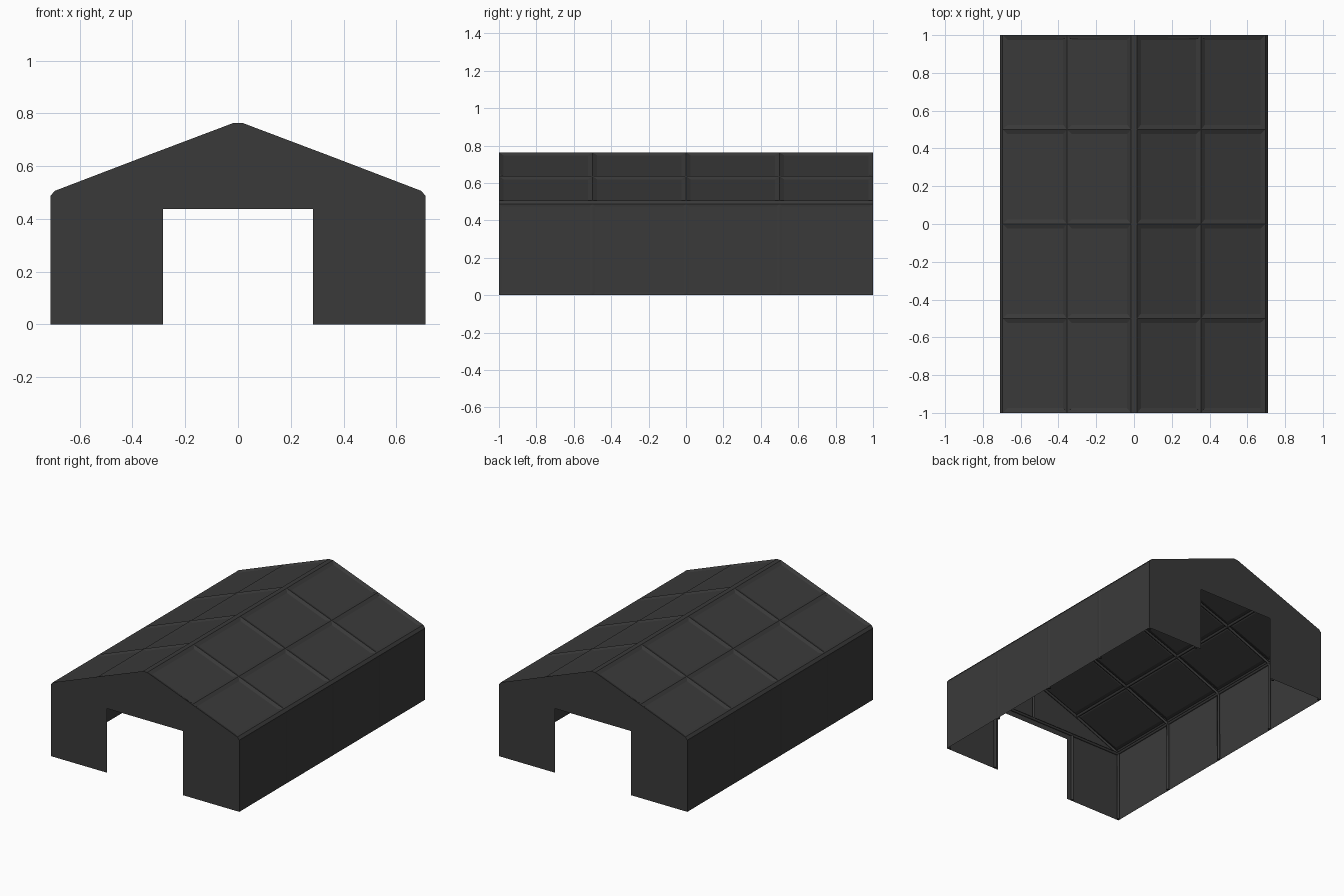
import bpy, bmesh

if "Cube" in bpy.data.objects:
    bpy.data.objects.remove(bpy.data.objects["Cube"])

mat = bpy.data.materials.new("dark_fabric")
mat.diffuse_color = (0.042, 0.042, 0.042, 1)
mat.use_nodes = True
mat.node_tree.nodes["Principled BSDF"].inputs["Base Color"].default_value = mat.diffuse_color

# Half profile of the shelter, from the floor up to the ridge
HALF = [(0.71, 0), (0.71, 0.488), (0.695, 0.506), (0.355, 0.636), (0.016, 0.764)]
PROFILE = [(-x, z) for x, z in HALF] + HALF[::-1]
BAYS = [-1, -0.5, 0, 0.5, 1]
R = 0.009


def finish(name, bm):
    me = bpy.data.meshes.new(name)
    bm.to_mesh(me)
    bm.free()
    ob = bpy.data.objects.new(name, me)
    bpy.context.collection.objects.link(ob)
    me.materials.append(mat)
    return ob


def tube(name, paths, closed=False):
    cu = bpy.data.curves.new(name, 'CURVE')
    cu.dimensions = '3D'
    cu.bevel_depth = R
    cu.bevel_resolution = 1
    cu.use_fill_caps = True
    for pts in paths:
        sp = cu.splines.new('POLY')
        sp.points.add(len(pts) - 1)
        for p, co in zip(sp.points, pts):
            p.co = (*co, 1)
    ob = bpy.data.objects.new(name, cu)
    bpy.context.collection.objects.link(ob)
    cu.materials.append(mat)


# Fabric cover: sheet swept along y, panels sagging between the frames
bm = bmesh.new()
rows = [[bm.verts.new((x, y, z)) for x, z in PROFILE] for y in BAYS]
roof, walls = [], []
for a, b in zip(rows, rows[1:]):
    for i in range(len(PROFILE) - 1):
        f = bm.faces.new((a[i], b[i], b[i + 1], a[i + 1]))
        if i in (2, 3, 5, 6):
            roof.append(f)
        elif i in (0, 8):
            walls.append(f)
bm.normal_update()
for f in roof + walls:
    c = f.calc_center_median()
    if f.normal.x * c.x < 0 or f.normal.z < -0.01:
        f.normal_flip()
bmesh.ops.inset_individual(bm, faces=roof, thickness=0.035, depth=-0.009)
bmesh.ops.inset_individual(bm, faces=walls, thickness=0.02, depth=-0.002)
finish("fabric_cover", bm)

# End walls with a doorway
DOOR = [(0.285, 0), (0.285, 0.437), (-0.285, 0.437), (-0.285, 0)]
for name, y in (("front_wall", -1), ("back_wall", 1)):
    bm = bmesh.new()
    f = bm.faces.new([bm.verts.new((x, y, z)) for x, z in PROFILE + DOOR])
    f.normal_update()
    if f.normal.y * y < 0:
        f.normal_flip()
    bmesh.ops.triangulate(bm, faces=[f])
    finish(name, bm)

# Arched frames just inside the cover
G = 0.011
INNER = [(0.71 - G, 0), (0.71 - G, 0.482), (0.355, 0.624), (0, 0.755)]
ARCH = [(-x, z) for x, z in INNER] + INNER[-2::-1]
frame_y = [max(-1 + G, min(1 - G, y)) for y in BAYS]
tube("arch_frames", [[(x, y, z) for x, z in ARCH] for y in frame_y])

# Long rails at eaves, mid roof and ridge
tube("roof_rails", [[(x, -1 + G, z), (x, 1 - G, z)] for x, z in ARCH[1:-1]])

# Door posts, header and king post at both ends
ends = []
for y in (-1 + G, 1 - G):
    ends.append([(-0.7, y, 0.475), (0.7, y, 0.475)])
    ends.append([(0, y, 0.475), (0, y, 0.755)])
    for x in (-0.32, 0.32):
        ends.append([(x, y, 0), (x, y, 0.475)])
tube("end_wall_frames", ends)
